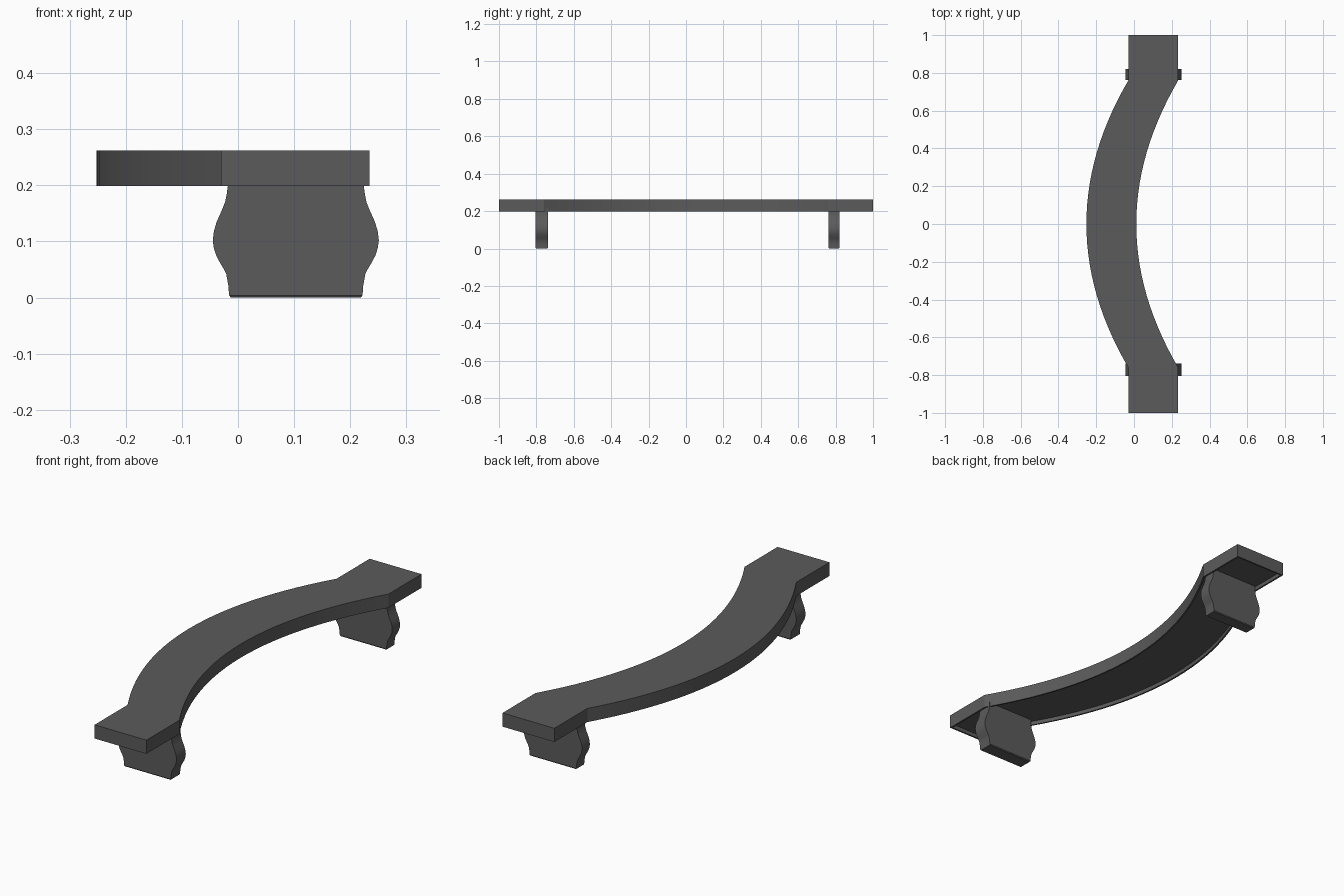
import bpy, bmesh

if "Cube" in bpy.data.objects:
    bpy.data.objects.remove(bpy.data.objects["Cube"])

grey = bpy.data.materials.new("dark grey")
grey.diffuse_color = (0.105, 0.105, 0.105, 1)
grey.use_nodes = True
grey.node_tree.nodes["Principled BSDF"].inputs["Base Color"].default_value = grey.diffuse_color


def finish(bm, name, angle=0.5):
    bmesh.ops.recalc_face_normals(bm, faces=bm.faces[:])
    me = bpy.data.meshes.new(name)
    bm.to_mesh(me)
    bm.free()
    ob = bpy.data.objects.new(name, me)
    bpy.context.collection.objects.link(ob)
    me.materials.append(grey)
    bpy.ops.object.select_all(action='DESELECT')
    ob.select_set(True)
    bpy.context.view_layer.objects.active = ob
    bpy.ops.object.shade_smooth_by_angle(angle=angle)
    return ob


# Seat: parabolic bow in plan between straight ends, hollow underneath
BEND, HALF_W, Z0, Z1 = 0.76, 0.132, 0.199, 0.262
RIM, CEILING = 0.008, 0.217


def centre(y):
    return -0.12 + 0.222 * min(abs(y) / BEND, 1) ** 2


N = 28
ys = [-1, -1 + RIM] + [-BEND + 2 * BEND * i / N for i in range(N + 1)] + [1 - RIM, 1]
bm = bmesh.new()
rows = []
for y in ys:
    c = centre(y)
    w = HALF_W
    rows.append([bm.verts.new((c + x, y, z)) for x, z in (
        (-w, Z1), (w, Z1), (w, Z0), (w - RIM, Z0),
        (w - RIM, CEILING), (-w + RIM, CEILING), (-w + RIM, Z0), (-w, Z0))])
last = len(rows) - 1
for r in range(last):
    a, b = rows[r], rows[r + 1]
    end = r in (0, last - 1)
    for k in range(8):
        if end and k in (3, 4, 5):
            continue
        j = (k + 1) % 8
        bm.faces.new((a[k], a[j], b[j], b[k]))
    if end:  # closed rim strip across the end
        bm.faces.new((a[3], a[6], b[6], b[3]))
for r in (0, last):  # outer end faces
    v = rows[r]
    bm.faces.new((v[0], v[1], v[2], v[3], v[6], v[7]))
for r in (1, last - 1):  # inner end walls
    v = rows[r]
    bm.faces.new((v[3], v[4], v[5], v[6]))
bmesh.ops.delete(bm, geom=[v for v in bm.verts if not v.link_faces], context='VERTS')
finish(bm, "seat")

# Legs: vase-shaped slabs, half widths by height about x = 0.103
profile = [(0, 0.116), (0.004, 0.119), (0.02, 0.120), (0.042, 0.124), (0.05, 0.128),
           (0.06, 0.134), (0.075, 0.142), (0.088, 0.146), (0.102, 0.148),
           (0.118, 0.146), (0.135, 0.141), (0.155, 0.132), (0.17, 0.126),
           (0.185, 0.123), (0.2, 0.121), (CEILING + 0.003, 0.121)]
for name, y0, y1 in (("front_leg", -0.805, -0.738), ("back_leg", 0.763, 0.82)):
    bm = bmesh.new()
    rings = []
    for i, (z, w) in enumerate(profile):
        e = 0.003 if i == 0 else 0  # slightly eased foot
        rings.append([bm.verts.new((0.103 + s * w, y, z)) for s, y in
                      ((-1, y0 + e), (1, y0 + e), (1, y1 - e), (-1, y1 - e))])
    for a, b in zip(rings, rings[1:]):
        for k in range(4):
            j = (k + 1) % 4
            bm.faces.new((a[k], a[j], b[j], b[k]))
    bm.faces.new(rings[0])
    bm.faces.new(rings[-1])
    finish(bm, name)
